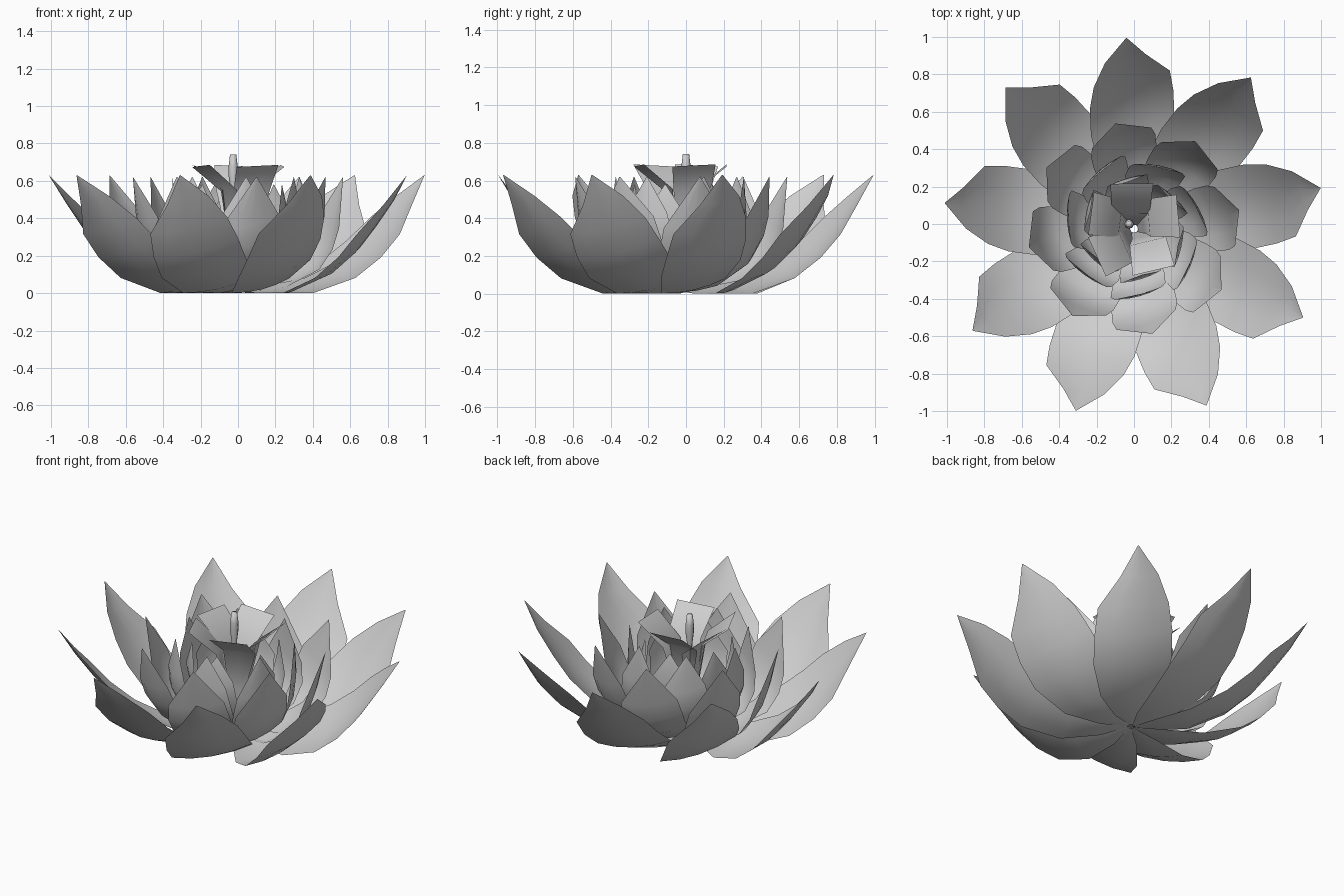
import bpy
import math
from mathutils import Vector

default = bpy.data.objects.get("Cube")
if default:
    bpy.data.objects.remove(default, do_unlink=True)

CENTRE = Vector((0, -0.025, 0))

# One plain grey for the whole flower
grey = bpy.data.materials.new("petal_grey")
grey.use_nodes = True
colour = (0.62, 0.62, 0.62, 1)
grey.diffuse_color = colour
grey.node_tree.nodes["Principled BSDF"].inputs["Base Color"].default_value = colour


def make_object(name, verts, faces):
    mesh = bpy.data.meshes.new(name)
    mesh.from_pydata(verts, [], faces)
    mesh.materials.append(grey)
    mesh.shade_smooth()
    obj = bpy.data.objects.new(name, mesh)
    bpy.context.collection.objects.link(obj)
    return obj


def make_blade(name, profile, angle, roll=0.0, cup=0.0, columns=5):
    """Petal sheet: profile rows are (radius, height, half width, side shift)."""
    verts, faces = [], []
    a = math.radians(angle)
    out, side = Vector((math.cos(a), math.sin(a), 0)), Vector((-math.sin(a), math.cos(a), 0))
    for r, z, w, shift in profile:
        f = w / 0.25
        for c in range(columns):
            s = 2 * c / (columns - 1) - 1
            bulge = cup * f * (1 - s * s)
            p = CENTRE + out * (r - roll * s * f + bulge * 0.7) + side * (shift + w * s)
            p.z = max(0, z + roll * 1.2 * s * f - bulge * 0.7)
            verts.append(p)
    for row in range(len(profile) - 1):
        for c in range(columns - 1):
            i = row * columns + c
            faces.append((i, i + columns, i + columns + 1, i + 1))
    return make_object(name, verts, faces)


def make_ring(name, count, phase, profile, roll, cup):
    for k in range(count):
        make_blade(f"{name}_{k + 1}", profile, phase + k * 360 / count, roll, cup)


# Rings of pointed petals, each fanned over its neighbour
make_ring("outer_petal", 9, 12.3,
          [(0.02, 0.02, 0.01, 0), (0.14, 0.02, 0.1, 0), (0.34, 0.04, 0.18, -0.01),
           (0.55, 0.13, 0.225, -0.015), (0.69, 0.24, 0.225, -0.015),
           (0.8, 0.36, 0.205, -0.02), (0.91, 0.495, 0.11, 0.01),
           (1.02, 0.63, 0.002, 0)], 0.045, 0.04)
make_ring("second_petal", 8, 10,
          [(0.02, 0.03, 0.01, 0), (0.1, 0.03, 0.08, 0), (0.22, 0.06, 0.13, -0.01),
           (0.38, 0.16, 0.175, -0.02), (0.45, 0.27, 0.18, -0.02),
           (0.49, 0.38, 0.165, -0.02), (0.57, 0.62, 0.002, 0)], 0.04, 0.05)
make_ring("third_petal", 7, 20,
          [(0.02, 0.04, 0.01, 0), (0.16, 0.07, 0.1, 0), (0.28, 0.18, 0.145, -0.01),
           (0.33, 0.3, 0.15, -0.02), (0.345, 0.41, 0.13, -0.02),
           (0.35, 0.62, 0.002, 0)], 0.035, 0.05)
make_ring("inner_petal", 6, 40,
          [(0.02, 0.05, 0.01, 0), (0.12, 0.1, 0.08, 0), (0.22, 0.22, 0.12, 0),
           (0.26, 0.42, 0.11, -0.01), (0.25, 0.58, 0.002, 0)], 0.03, 0.04)

# Blunt petals flaring out around the stamen
for k, (angle, shift) in enumerate(((3, 0.055), (88, 0.02), (170, -0.04), (202, 0.065), (281, 0.06))):
    make_blade(f"crown_petal_{k + 1}",
               [(0.02, 0.06, 0.02, 0), (0.05, 0.3, 0.05, shift / 2), (0.08, 0.55, 0.1, shift),
                (0.24, 0.68, 0.115, shift)], angle, 0.01, 0, 3)

# Stamen: a thin turned stalk with a swollen head
sides = 8
rings = [(0.008, 0.04), (0.01, 0.45), (0.016, 0.56), (0.026, 0.64), (0.024, 0.68), (0.017, 0.74)]
verts = [(-0.026 + r * math.cos(math.tau * k / sides), r * math.sin(math.tau * k / sides), z)
         for r, z in rings for k in range(sides)]
faces = [(i * sides + k, i * sides + (k + 1) % sides,
          (i + 1) * sides + (k + 1) % sides, (i + 1) * sides + k)
         for i in range(len(rings) - 1) for k in range(sides)]
faces.append(tuple(range((len(rings) - 1) * sides, len(rings) * sides)))
make_object("stamen", verts, faces)
